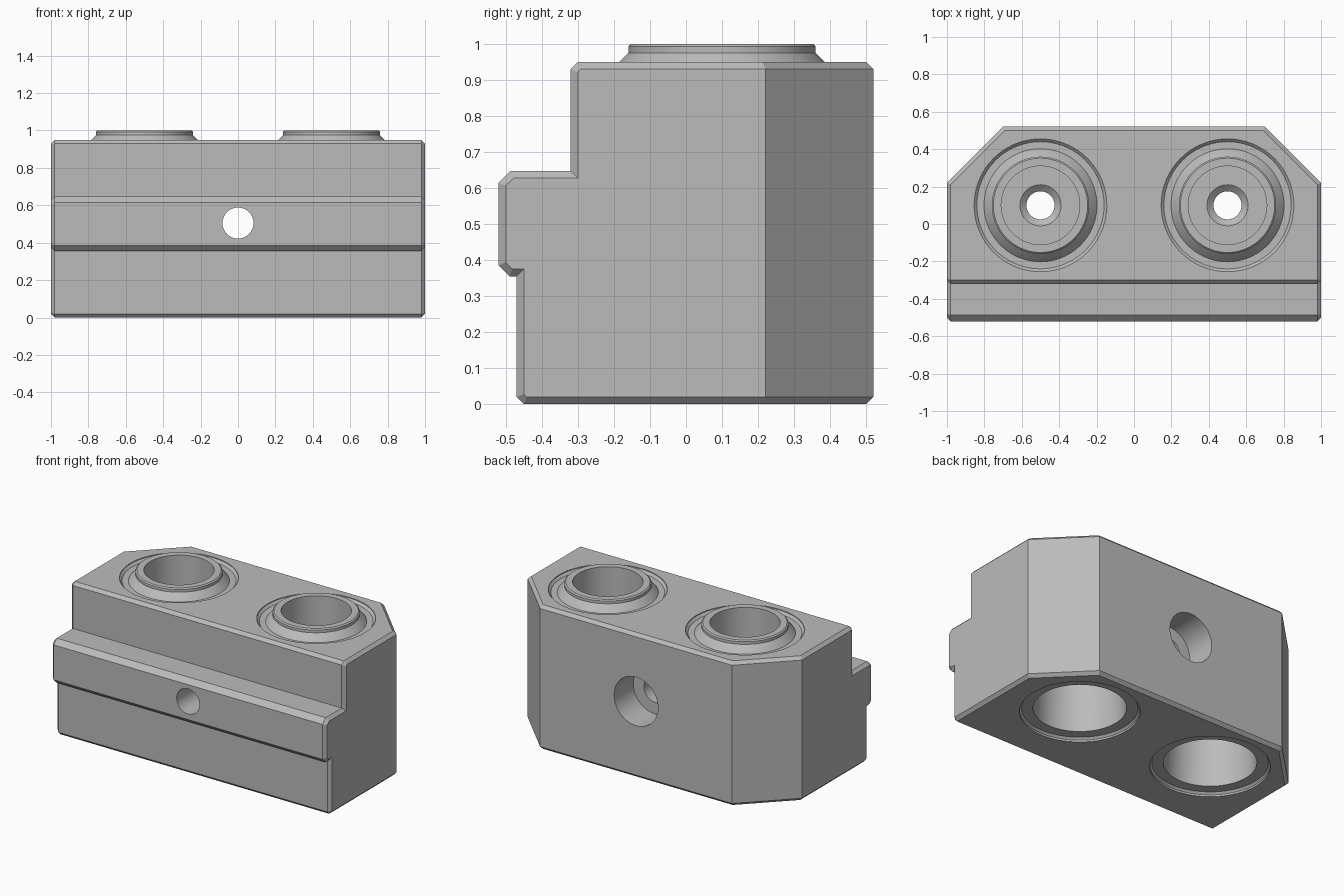
import bpy, bmesh
from math import cos, sin, pi
from mathutils import Vector

cube = bpy.data.objects.get("Cube")
if cube:
    bpy.data.objects.remove(cube, do_unlink=True)

grey = bpy.data.materials.new("plain grey")
grey.use_nodes = True
grey.diffuse_color = (0.5, 0.5, 0.5, 1)
grey.node_tree.nodes["Principled BSDF"].inputs["Base Color"].default_value = (0.5, 0.5, 0.5, 1)

SIDES = 72
C = 0.02  # chamfer


def add_object(name, bm):
    bmesh.ops.recalc_face_normals(bm, faces=bm.faces)
    mesh = bpy.data.meshes.new(name)
    bm.to_mesh(mesh)
    bm.free()
    mesh.materials.append(grey)
    ob = bpy.data.objects.new(name, mesh)
    bpy.context.collection.objects.link(ob)
    return ob


def lathe(name, profile, centre, axis="Z"):
    """Revolve a radius/height profile; zero-radius points become poles."""
    bm = bmesh.new()
    rings = []
    for r, h in profile:
        ring = []
        for i in range(SIDES if r else 1):
            a = 2 * pi * i / SIDES
            p = (r * cos(a), r * sin(a), h) if axis == "Z" else (r * cos(a), h, r * sin(a))
            ring.append(bm.verts.new(Vector(p) + Vector(centre)))
        rings.append(ring)
    pairs = list(zip(rings, rings[1:]))
    if profile[0][0]:
        pairs.append((rings[-1], rings[0]))
    for a, b in pairs:
        for i in range(SIDES):
            j = (i + 1) % SIDES
            quad = [a[i % len(a)], a[j % len(a)], b[j % len(b)], b[i % len(b)]]
            bm.faces.new(list(dict.fromkeys(quad)))
    return add_object(name, bm)


# Body: stepped side profile, inset at both ends to form the end chamfers
outer = [(-0.45, 0), (-0.47, 0.02), (-0.47, 0.355), (-0.49, 0.355), (-0.52, 0.385),
         (-0.52, 0.615), (-0.487, 0.647), (-0.32, 0.647), (-0.32, 0.93), (-0.30, 0.95),
         (0.50, 0.95), (0.52, 0.93), (0.52, 0.02), (0.50, 0)]


def inset(points, d):
    result = []
    for i, p in enumerate(points):
        p = Vector(p)
        u = (p - Vector(points[i - 1])).normalized()
        v = (Vector(points[(i + 1) % len(points)]) - p).normalized()
        n, m = Vector((u.y, -u.x)), Vector((v.y, -v.x))
        result.append(p + (n + m) * d / (1 + n.dot(m)))
    return result


bm = bmesh.new()
inner = inset(outer, C)
sections = []
for x, pts in ((-1, inner), (C - 1, outer), (1 - C, outer), (1, inner)):
    sections.append([bm.verts.new((x, y, z)) for y, z in pts])
for a, b in zip(sections, sections[1:]):
    for i in range(len(a)):
        bm.faces.new((a[i - 1], a[i], b[i], b[i - 1]))
bm.faces.new(sections[0])
bm.faces.new(sections[-1])

# Cut off the rear corners and chamfer the new edges
for side in (-1, 1):
    n = Vector((side, 1, 0)).normalized()
    corner = Vector((side * 0.7, 0.52, 0))
    up = Vector((0, 0, 1))
    for point, normal in ((corner, n), (corner + up * (0.95 - C), n + up),
                          (corner + up * C, n - up)):
        geom = bm.verts[:] + bm.edges[:] + bm.faces[:]
        bmesh.ops.bisect_plane(bm, geom=geom, dist=1e-5, plane_co=point,
                               plane_no=normal, clear_outer=True)
        bmesh.ops.holes_fill(bm, edges=[e for e in bm.edges if e.is_boundary])
body = add_object("body", bm)

# Cutters: two stepped vertical ports and one counterbored cross hole
port = [(0, -0.1), (0.355, -0.1), (0.355, 0.012), (0.342, 0.025), (0.275, 0.025),
        (0.255, 0.45), (0.075, 0.45), (0.075, 0.58), (0.11, 0.61), (0.21, 0.61),
        (0.21, 0.93), (0.34, 0.93), (0.355, 0.945), (0.355, 1.1), (0, 1.1)]
cross = [(0, -0.7), (0.083, -0.7), (0.083, 0.32), (0.16, 0.32), (0.16, 0.7), (0, 0.7)]
cutters = [lathe("port_cutter", port, (x, 0.1, 0)) for x in (-0.5, 0.5)]
cutters.append(lathe("cross_hole_cutter", cross, (0, 0, 0.505), "Y"))
bpy.context.view_layer.objects.active = body
for cutter in cutters:
    mod = body.modifiers.new("cut", "BOOLEAN")
    mod.operation = "DIFFERENCE"
    mod.solver = "EXACT"
    mod.object = cutter
    bpy.ops.object.modifier_apply(modifier=mod.name)
    bpy.data.objects.remove(cutter, do_unlink=True)

# Flared collars around the upper port mouths
collar = [(0.21, 0.93), (0.302, 0.93), (0.285, 0.95), (0.26, 0.975), (0.26, 0.993),
          (0.252, 1.0), (0.21, 1.0)]
parts = [body]
for name, x in (("right_collar", -0.5), ("left_collar", 0.5)):
    parts.append(lathe(name, collar, (x, 0.1, 0)))

bpy.ops.object.select_all(action="DESELECT")
for ob in parts:
    ob.select_set(True)
bpy.ops.object.shade_smooth_by_angle(angle=0.45)
